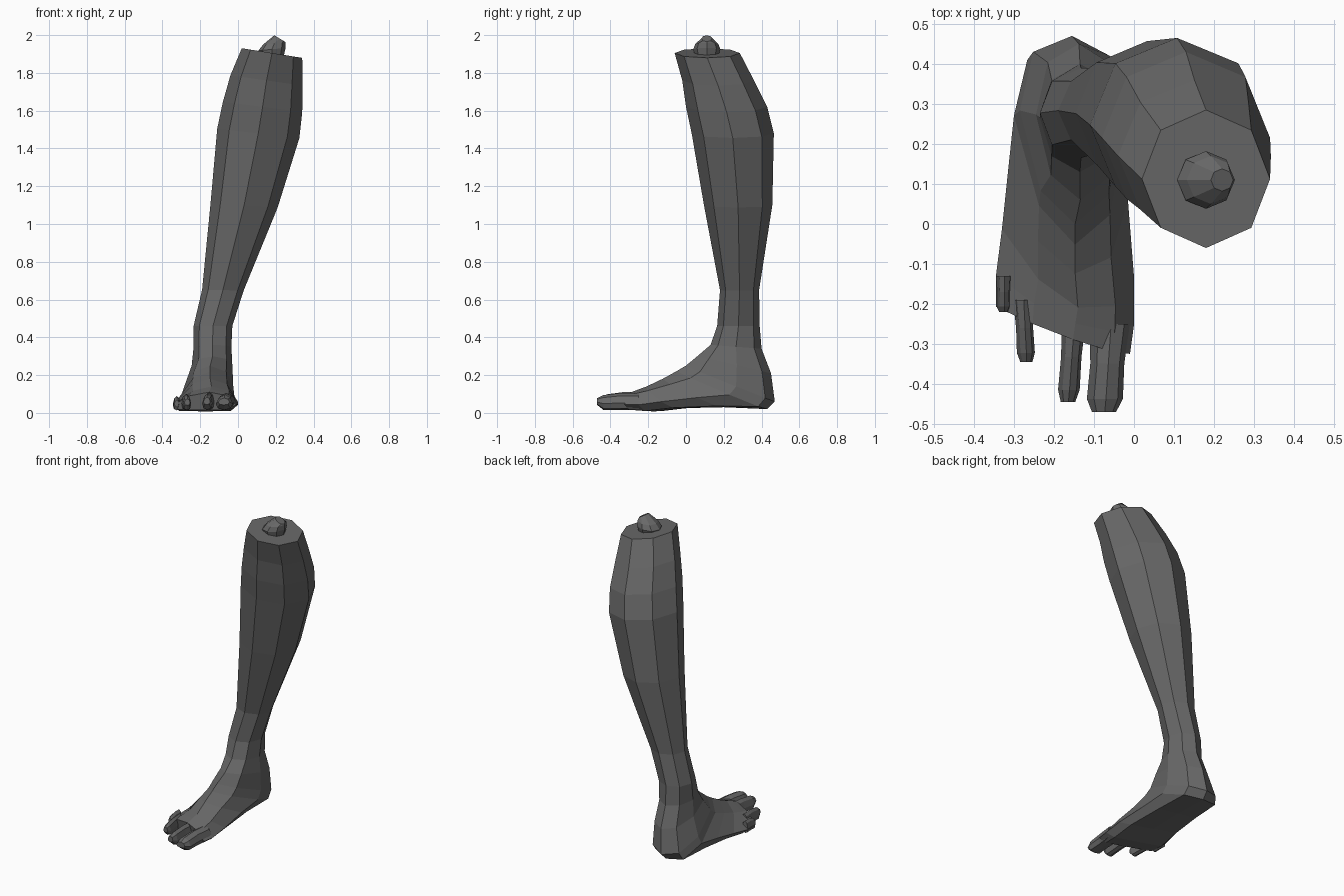
import bpy
import bmesh
import math
from mathutils import Vector

old = bpy.data.objects.get("Cube")
if old:
    bpy.data.objects.remove(old, do_unlink=True)

grey = bpy.data.materials.new("dark grey")
grey.use_nodes = True
tone = (0.14, 0.14, 0.14, 1)
grey.diffuse_color = tone
grey.node_tree.nodes["Principled BSDF"].inputs["Base Color"].default_value = tone


def loft(name, rings):
    """Skin a list of equal-length rings and cap both ends."""
    bm = bmesh.new()
    loops = [[bm.verts.new(p) for p in ring] for ring in rings]
    count = len(loops[0])
    for low, high in zip(loops, loops[1:]):
        for i in range(count):
            j = (i + 1) % count
            bm.faces.new((low[i], low[j], high[j], high[i]))
    bm.faces.new(loops[0])
    bm.faces.new(loops[-1])
    bmesh.ops.recalc_face_normals(bm, faces=bm.faces)
    mesh = bpy.data.meshes.new(name)
    bm.to_mesh(mesh)
    bm.free()
    mesh.materials.append(grey)
    obj = bpy.data.objects.new(name, mesh)
    bpy.context.collection.objects.link(obj)
    return obj


# Eight-sided section: round for the shin, flat-soled for the foot
ROUND = [(math.sin(k * math.pi / 4), (1 - math.cos(k * math.pi / 4)) / 2) for k in range(8)]
SOLE = [(0, 0), (.78, .02), (1, .3), (.72, .8), (.15, 1), (-.45, .8), (-1, .28), (-.8, .02)]


def section(front, back, x0, x1, flat=0, tilt=0, shear=0):
    """Ring spanning the back/bottom point to the front/top point, each (y, z)."""
    middle, half = (x0 + x1) / 2, (x1 - x0) / 2
    ring = []
    for r, s in zip(ROUND, SOLE):
        w = r[0] + (s[0] - r[0]) * flat
        h = r[1] + (s[1] - r[1]) * flat
        y = back[0] + (front[0] - back[0]) * h
        z = back[1] + (front[1] - back[1]) * h
        ring.append((middle + half * w, y + shear * half * w, z + tilt * half * w))
    return ring


# Shin and calf: height, x range, y range
SHIN = [
    (1.905, .02, .34, -.06, .285),
    (1.76, -.04, .342, -.02, .36),
    (1.62, -.08, .34, .0, .43),
    (1.48, -.11, .325, .03, .465),
    (1.1, -.145, .21, .095, .457),
    (.65, -.19, .03, .18, .387),
    (.46, -.235, -.03, .165, .39),
]
# Foot: top point, bottom point, x range, flatness of the sole
FOOT = [
    ((.13, .36), (.4, .34), -.235, -.035, 0),
    ((.06, .3), (.45, .21), -.245, -.03, .2),
    ((0, .25), (.47, .06), -.285, -.025, .4),
    ((-.05, .22), (.43, .02), -.3, -.02, .6),
    ((-.12, .18), (.2, .03), -.315, -.015, .8),
    ((-.2, .14), (-.02, .025), -.33, 0, 1),
    ((-.24, .125), (-.17, .008), -.345, 0, 1),
    ((-.28, .11), (-.26, .015), -.345, -.01, 1),
]
rings = []
for z, x0, x1, y0, y1 in SHIN:
    rings.append(section((y0, z), (y1, z), x0, x1, tilt=-.11 * (z - .46)))
for top, bottom, x0, x1, flat in FOOT:
    rings.append(section(top, bottom, x0, x1, flat, shear=-.35 * flat * flat))
loft("leg_and_foot", rings)


# Toes: tapered lofts growing out of the front of the foot
def toe(name, x, root, tip, width, height, drift=0):
    rings = []
    for t, wide, low, high in ((0, 1, .15, 1), (.45, .85, .15, 1), (.85, .9, .15, .9), (1, .6, .4, .75)):
        y = root + (tip - root) * t
        centre, half = x + drift * t, width * wide / 2
        rings.append(section((y, height * high), (y, height * low),
                             centre - half, centre + half, .4))
    loft(name, rings)


toe("big_toe", -.06, -.25, -.47, .1, .105, -.015)
toe("second_toe", -.15, -.24, -.445, .06, .11, -.015)
toe("fourth_toe", -.277, -.19, -.345, .05, .1, .008)
toe("little_toe", -.325, -.13, -.22, .04, .09)

# Bone stub: faceted knob leaning outwards on the cut top
stub = []
for centre, radius, lean in (((.18, .11, 1.88), .06, 0), ((.18, .11, 1.925), .072, .1),
                             ((.192, .11, 1.955), .06, .1), ((.22, .11, 1.982), .028, -.6)):
    ring = []
    for k in range(8):
        a = k * math.pi / 4
        dx = radius * math.cos(a)
        ring.append(Vector(centre) + Vector((dx, radius * math.sin(a), lean * dx)))
    stub.append(ring)
loft("bone_stub", stub)
